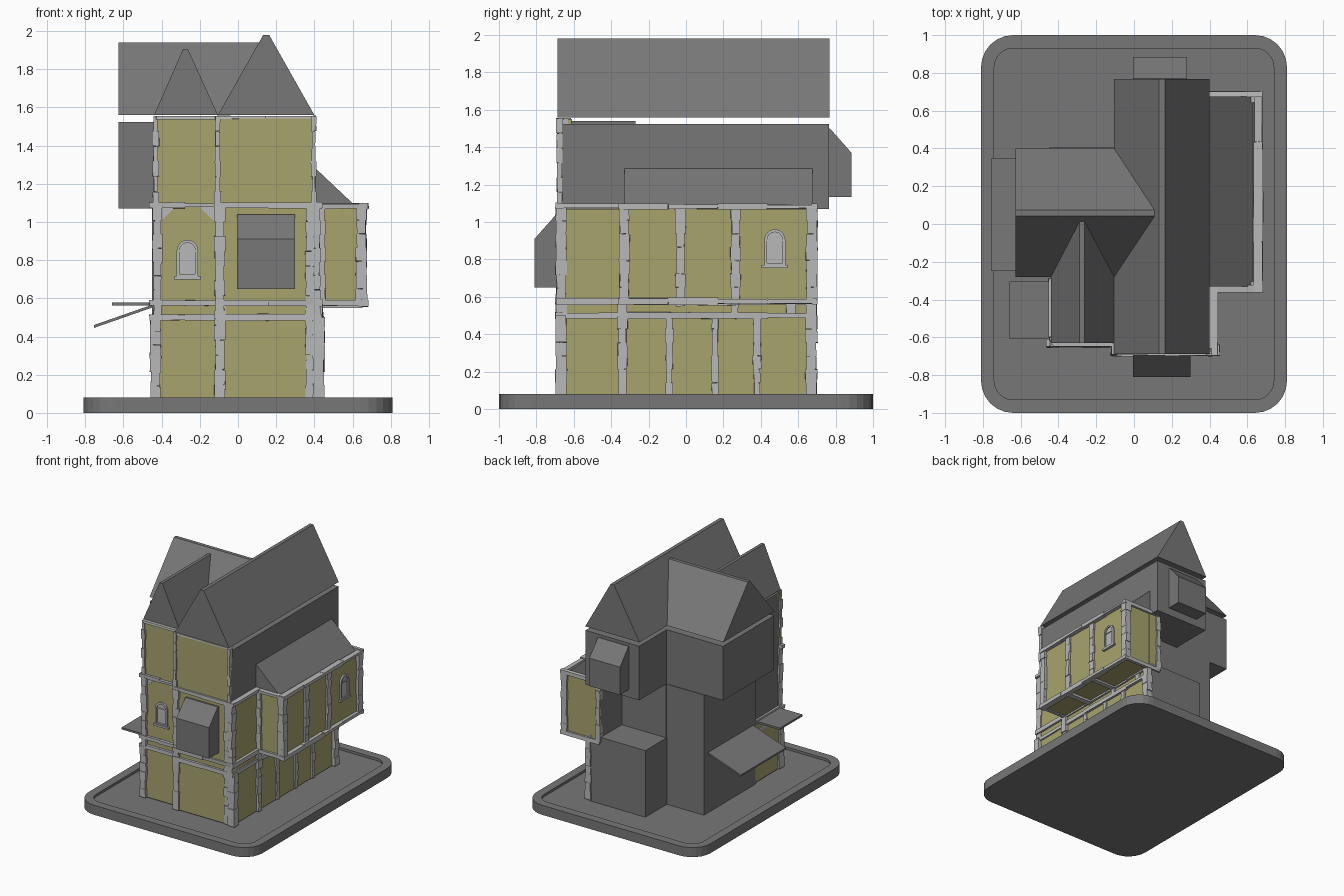
import bpy, bmesh, math, random
from mathutils import Vector

if "Cube" in bpy.data.objects:
    bpy.data.objects.remove(bpy.data.objects["Cube"])
random.seed(4)


def mat(name, rgb):
    m = bpy.data.materials.new(name)
    m.diffuse_color = (*rgb, 1)
    m.use_nodes = True
    m.node_tree.nodes["Principled BSDF"].inputs["Base Color"].default_value = m.diffuse_color
    return m


GRAY = mat("dark gray", (0.185, 0.185, 0.185))
PLASTER = mat("ochre plaster", (0.39, 0.37, 0.155))
STONE = mat("light gray", (0.48, 0.48, 0.48))


def finish(name, bm, m):
    bmesh.ops.recalc_face_normals(bm, faces=bm.faces)
    me = bpy.data.meshes.new(name)
    bm.to_mesh(me)
    bm.free()
    ob = bpy.data.objects.new(name, me)
    me.materials.append(m)
    bpy.context.collection.objects.link(ob)
    return ob


def add_box(bm, lo, hi, jit=0.0):
    vs = []
    for i in range(8):
        p = [hi[k] if i >> k & 1 else lo[k] for k in range(3)]
        vs.append(bm.verts.new([c + random.uniform(-jit, jit) for c in p]))
    for f in ((0, 2, 3, 1), (4, 5, 7, 6), (0, 1, 5, 4), (2, 6, 7, 3), (0, 4, 6, 2), (1, 3, 7, 5)):
        bm.faces.new([vs[i] for i in f])


def box(name, x0, x1, y0, y1, z0, z1, m=GRAY):
    bm = bmesh.new()
    add_box(bm, (x0, y0, z0), (x1, y1, z1))
    return finish(name, bm, m)


def add_prism(bm, pts, axis, a, b):
    """Extrude a 2D (u, z) profile along x or y."""
    def co(u, z, d):
        return (u, d, z) if axis == 'y' else (d, u, z)
    lo = [bm.verts.new(co(u, z, a)) for u, z in pts]
    hi = [bm.verts.new(co(u, z, b)) for u, z in pts]
    n = len(pts)
    bm.faces.new(lo)
    bm.faces.new(hi[::-1])
    for i in range(n):
        bm.faces.new((lo[i], lo[(i + 1) % n], hi[(i + 1) % n], hi[i]))


def prism(name, pts, axis, a, b, m=GRAY):
    bm = bmesh.new()
    add_prism(bm, pts, axis, a, b)
    return finish(name, bm, m)


def rough(name, beams, m=STONE, step=0.075):
    """Hewn posts and beams: each box is split along its length into uneven blocks."""
    bm = bmesh.new()
    for x0, x1, y0, y1, z0, z1 in beams:
        lo, hi = [x0, y0, z0], [x1, y1, z1]
        k = max(range(3), key=lambda i: hi[i] - lo[i])
        n = max(1, round((hi[k] - lo[k]) / (step if k == 2 else 0.25)))
        d = (hi[k] - lo[k]) / n
        for i in range(n):
            a, b = lo[:], hi[:]
            a[k], b[k] = lo[k] + i * d, lo[k] + (i + 1) * d
            for j in range(3):
                if j != k:
                    g = random.uniform(-0.004, 0.005)
                    a[j] -= g
                    b[j] += g
            add_box(bm, a, b, 0.002)
    return finish(name, bm, m)


# Base plate with a rounded outline and a raised rim
def round_rect(bm, hx, hy, r, z):
    out = []
    for q, (sx, sy) in enumerate(((1, 1), (-1, 1), (-1, -1), (1, -1))):
        for i in range(7):
            t = math.radians(q * 90 + i * 15)
            out.append(bm.verts.new((sx * (hx - r) + r * math.cos(t), sy * (hy - r) + r * math.sin(t), z)))
    return out


bm = bmesh.new()
rings = [round_rect(bm, .81, 1, .17, 0), round_rect(bm, .81, 1, .17, .08),
         round_rect(bm, .74, .93, .1, .08), round_rect(bm, .74, .93, .1, .06)]
bm.faces.new(rings[0][::-1])
bm.faces.new(rings[-1])
for a, b in zip(rings, rings[1:]):
    for i in range(28):
        j = (i + 1) % 28
        bm.faces.new((a[i], a[j], b[j], b[i]))
finish("base_plate", bm, GRAY)

# Gray building masses
box("main_body", -.10, .41, -.665, .41, .05, 1.07)
box("left_body", -.45, -.09, -.28, .405, .05, 1.07)
box("front_left_body", -.435, -.09, -.615, -.27, .05, 1.54)
box("back_annex", -.105, .41, .40, .69, .05, .62)
box("upper_main_floor", -.10, .40, -.665, .765, 1.07, 1.525)
box("upper_left_floor", -.625, -.09, -.28, .40, 1.07, 1.525)
box("jetty_inner_wall", .31, .42, .40, .685, .56, 1.07)

# Roofs with a narrow flat ridge
prism("main_roof", [(-.105, 1.56), (.40, 1.56), (.163, 1.98), (.132, 1.98)], 'y', -.688, .768)
prism("front_left_roof", [(-.44, 1.56), (-.105, 1.56), (-.262, 1.905), (-.288, 1.905)], 'y', -.63, .02)
prism("left_roof", [(-.28, 1.56), (.40, 1.56), (.073, 1.94), (.043, 1.94)], 'x', -.627, .12)
prism("jetty_roof", [(.39, 1.07), (.63, 1.07), (.40, 1.287), (.39, 1.287)], 'y', -.33, .675)

# Box windows with sloped tops at front and back
prism("front_oriel", [(-.67, .65), (-.81, .65), (-.81, .91), (-.695, 1.04), (-.67, 1.04)], 'x', -.005, .298)
prism("back_oriel", [(.75, 1.135), (.885, 1.135), (.885, 1.37), (.77, 1.5), (.75, 1.5)], 'x', -.005, .28)

# Awnings on the left side
prism("side_awning", [(-.755, .445), (-.44, .555), (-.44, .57), (-.755, .46)], 'y', -.25, .35)
box("side_canopy", -.66, -.43, -.605, -.305, .562, .578)

# Plaster walls
box("main_front_plaster", -.11, .40, -.68, -.66, .07, 1.55, PLASTER)
box("left_front_plaster", -.435, -.10, -.63, -.61, .07, 1.55, PLASTER)
box("left_side_plaster", -.445, -.43, -.62, -.28, .07, .56, PLASTER)
box("right_ground_plaster", .40, .425, -.675, .685, .07, .57, PLASTER)
box("right_front_plaster", .40, .42, -.675, -.33, .56, 1.07, PLASTER)
box("jetty_plaster", .415, .65, -.335, .685, .57, 1.07, PLASTER)
box("jetty_back_plaster", .312, .42, .68, .69, .57, 1.07, PLASTER)

# Front posts
rough("front_posts", [
    (-.46, -.405, -.65, -.59, .07, .50), (-.445, -.40, -.65, -.60, .50, 1.08),
    (-.445, -.418, -.645, -.615, 1.08, 1.555),
    (-.12, -.07, -.695, -.62, .07, 1.08), (-.122, -.092, -.692, -.63, 1.08, 1.555),
    (.355, .40, -.69, -.66, .07, 1.08), (.385, .408, -.692, -.66, 1.08, 1.555),
    (.395, .45, -.695, -.64, .07, .50), (.39, .43, -.695, -.64, .50, 1.08)])
# Right side posts
ground = [(.41, .438, y - .018, y + .018, .07, .5) for y in (-.09, .155, .38)]
ground += [(.41, .442, -.365, -.315, .07, .57), (.40, .45, .64, .70, .07, .57)]
rough("right_ground_posts", ground)
jetty = [(.64, .667, y - .024, y + .024, .58, 1.08) for y in (-.03, .265)]
jetty += [(.62, .672, -.355, -.305, .58, 1.08), (.62, .672, .645, .70, .58, 1.08),
          (.41, .455, -.355, -.325, .58, 1.08), (.312, .35, .675, .70, .58, 1.08)]
rough("jetty_posts", jetty)

# Horizontal beams
beams = []
for z0, z1 in ((.485, .515), (.56, .592), (1.075, 1.10)):
    beams += [(-.465, -.09, -.65, -.61, z0, z1), (-.12, .44, -.695, -.66, z0, z1),
              (.40, .44, -.695, -.33, z0, z1)]
beams += [(.41, .445, -.34, .695, .485, .515), (.41, .44, -.34, .695, .56, .58)]
for z0, z1 in ((.56, .592), (1.07, 1.095)):
    beams += [(.635, .68, -.36, .70, z0, z1), (.42, .68, -.36, -.325, z0, z1),
              (.32, .68, .675, .70, z0, z1)]
beams += [(.42, .65, y - .02, y + .02, .555, .585) for y in (-.03, .265)]
beams += [(-.455, -.425, -.64, -.29, .485, .515), (-.455, -.425, -.64, -.29, .56, .592)]
beams += [(-.43, -.11, -.645, -.62, 1.535, 1.557), (-.11, .40, -.69, -.66, 1.54, 1.557)]
rough("beams", beams)
rough("short_blocks", [(.41, .437, y - .02, y + .02, .51, .565) for y in (-.34, .26, .56)]
      + [(x - .025, x + .025, -.69, -.66, .51, .565) for x in (-.09, .38)])

# Corner braces on the front left panel
for name, a, b in (("brace_left", -.41, -.34), ("brace_right", -.12, -.19)):
    prism(name, [(a, 1.08), (b, 1.08), (b, 1.066), (a, 1.0)], 'y', -.637, -.62, STONE)


# Arched windows: pane, frame, bar and sill
def arch(c, z0, hw, zs):
    return [(c - hw, z0), (c + hw, z0)] + [
        (c + hw * math.cos(t), zs + hw * math.sin(t)) for t in [math.pi * i / 12 for i in range(13)]]


def window(name, axis, c, z, wall, out):
    bm = bmesh.new()
    add_prism(bm, arch(c, z + .015, .044, z + .15), axis, wall - out * .004, wall + out * .003)
    o, i = arch(c, z + .015, .056, z + .15), arch(c, z + .027, .041, z + .15)
    for k in range(len(o)):
        j = (k + 1) % len(o)
        if (Vector(o[k]) - Vector(o[j])).length > 1e-5:
            add_prism(bm, [o[k], o[j], i[j], i[k]], axis, wall - out * .004, wall + out * .014)
    for u0, u1, a, b, d in ((-.044, .044, .143, .152, .009), (-.07, .07, 0, .016, .02)):
        add_prism(bm, [(c + u0, z + a), (c + u1, z + a), (c + u1, z + b), (c + u0, z + b)],
                  axis, wall - out * .004, wall + out * d)
    finish(name, bm, STONE)


window("front_window", 'y', -.265, .70, -.63, -1)
window("right_window", 'x', .475, .755, .65, 1)
